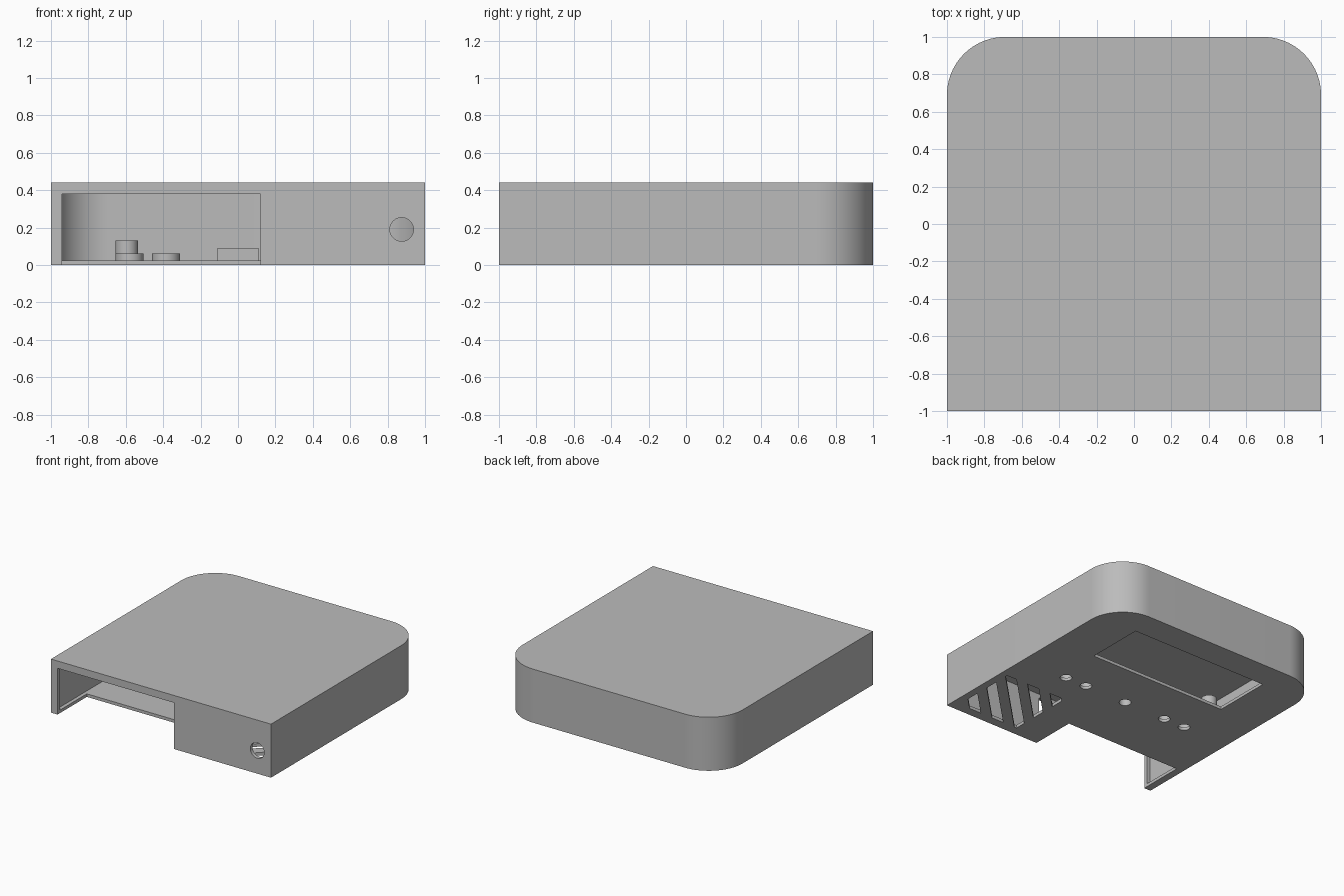
import bpy, bmesh, math
from mathutils import Vector

cube = bpy.data.objects.get("Cube")
if cube:
    bpy.data.objects.remove(cube, do_unlink=True)

# Single plastic colour
GREY = (0.5, 0.5, 0.5, 1)
plastic = bpy.data.materials.new("grey_plastic")
plastic.use_nodes = True
plastic.diffuse_color = GREY
plastic.node_tree.nodes["Principled BSDF"].inputs["Base Color"].default_value = GREY

HEIGHT, WALL, FLOOR, CORNER = 0.44, 0.03, 0.025, 0.31


def finish(bm, name):
    bmesh.ops.recalc_face_normals(bm, faces=bm.faces)
    mesh = bpy.data.meshes.new(name)
    bm.to_mesh(mesh)
    bm.free()
    mesh.materials.append(plastic)
    obj = bpy.data.objects.new(name, mesh)
    bpy.context.collection.objects.link(obj)
    return obj


def prism(name, points, z0, z1):
    """Extrude a flat outline from z0 to z1."""
    bm = bmesh.new()
    face = bm.faces.new([bm.verts.new((x, y, z0)) for x, y in points])
    side = bmesh.ops.extrude_face_region(bm, geom=[face])["geom"]
    verts = [v for v in side if isinstance(v, bmesh.types.BMVert)]
    bmesh.ops.translate(bm, verts=verts, vec=(0, 0, z1 - z0))
    return finish(bm, name)


def box(name, x0, x1, y0, y1, z0, z1):
    return prism(name, [(x0, y0), (x1, y0), (x1, y1), (x0, y1)], z0, z1)


def cylinder(name, x, y, radius, z0, z1, sides=48):
    turns = [math.tau * i / sides for i in range(sides)]
    return prism(name, [(x + radius * math.cos(a), y + radius * math.sin(a)) for a in turns], z0, z1)


def case_outline(inset):
    """Square front, rounded back corners."""
    edge, radius, centre = 1 - inset, CORNER - inset, 1 - CORNER
    points = [(-edge, -edge), (edge, -edge)]
    for start in (0, 90):
        cx = centre if start == 0 else -centre
        for i in range(25):
            a = math.radians(start + 90 * i / 24)
            points.append((cx + radius * math.cos(a), centre + radius * math.sin(a)))
    return points


def cut(obj, cutter):
    mod = obj.modifiers.new("cut", "BOOLEAN")
    mod.operation, mod.solver, mod.object = "DIFFERENCE", "EXACT", cutter
    bpy.context.view_layer.objects.active = obj
    bpy.ops.object.modifier_apply(modifier=mod.name)
    bpy.data.objects.remove(cutter, do_unlink=True)


def vent_slot(offset):
    """Diagonal strip clipped to the square vent area."""
    bm = bmesh.new()
    bmesh.ops.create_cube(bm, size=0.56)
    bmesh.ops.scale(bm, verts=bm.verts, vec=(1, 1, 0.2))
    bmesh.ops.translate(bm, verts=bm.verts, vec=(0.66, -0.645, 0))
    normal = Vector((1, -1, 0)).normalized()
    for sign in (-1, 1):
        point = Vector((offset + sign * 0.055, 0, 0))
        res = bmesh.ops.bisect_plane(bm, geom=bm.verts[:] + bm.edges[:] + bm.faces[:],
                                     plane_co=point, plane_no=normal * sign, clear_outer=True)
        edges = [e for e in res["geom_cut"] if isinstance(e, bmesh.types.BMEdge)]
        if edges:
            bmesh.ops.holes_fill(bm, edges=edges)
    return finish(bm, "vent_cutter")


# Hollow case
case = prism("case", case_outline(0), 0, HEIGHT)
cut(case, prism("cavity", case_outline(WALL), FLOOR, HEIGHT - WALL))

# Front opening, floor notch and floor window
cut(case, box("front_opening", -0.94, 0.12, -1.1, -0.62, -0.1, 0.38))
cut(case, box("window", -0.62, 0.63, 0.28, 0.77, -0.1, 0.1))

# Round cable hole in the front
hole = cylinder("cable_hole", 0, 0, 0.063, -0.1, 0.1)
hole.rotation_euler.x = math.radians(90)
hole.location = (0.875, -1, 0.19)
cut(case, hole)

# Diagonal vents
for i in range(5):
    cut(case, vent_slot(1.71 - 0.22 * i))

# Row of button holes with collars, and a block round the middle one
ROW = -0.105
for x in (-0.58, -0.385, 0, 0.385, 0.58):
    cut(case, cylinder("button_hole", x, ROW, 0.045, -0.1, 0.1))
    if x:
        part = cylinder("button_collar", x, ROW, 0.075, FLOOR, 0.06)
        cut(part, cylinder("bore", x, ROW, 0.06, -0.1, 0.2))
    else:
        part = box("centre_block", -0.11, 0.11, ROW - 0.11, ROW + 0.11, FLOOR, 0.09)
        cut(part, cylinder("bore", x, ROW, 0.045, -0.1, 0.2))

# Mounting posts round the window
for x in (-0.595, 0.595):
    for y in (0.17, 0.87):
        cylinder("mounting_post", x, y, 0.06, FLOOR, 0.13)

# Smooth curves, sharp edges
for obj in bpy.context.view_layer.objects:
    obj.select_set(obj.type == "MESH")
bpy.context.view_layer.objects.active = case
bpy.ops.object.shade_smooth_by_angle(angle=math.radians(30))
